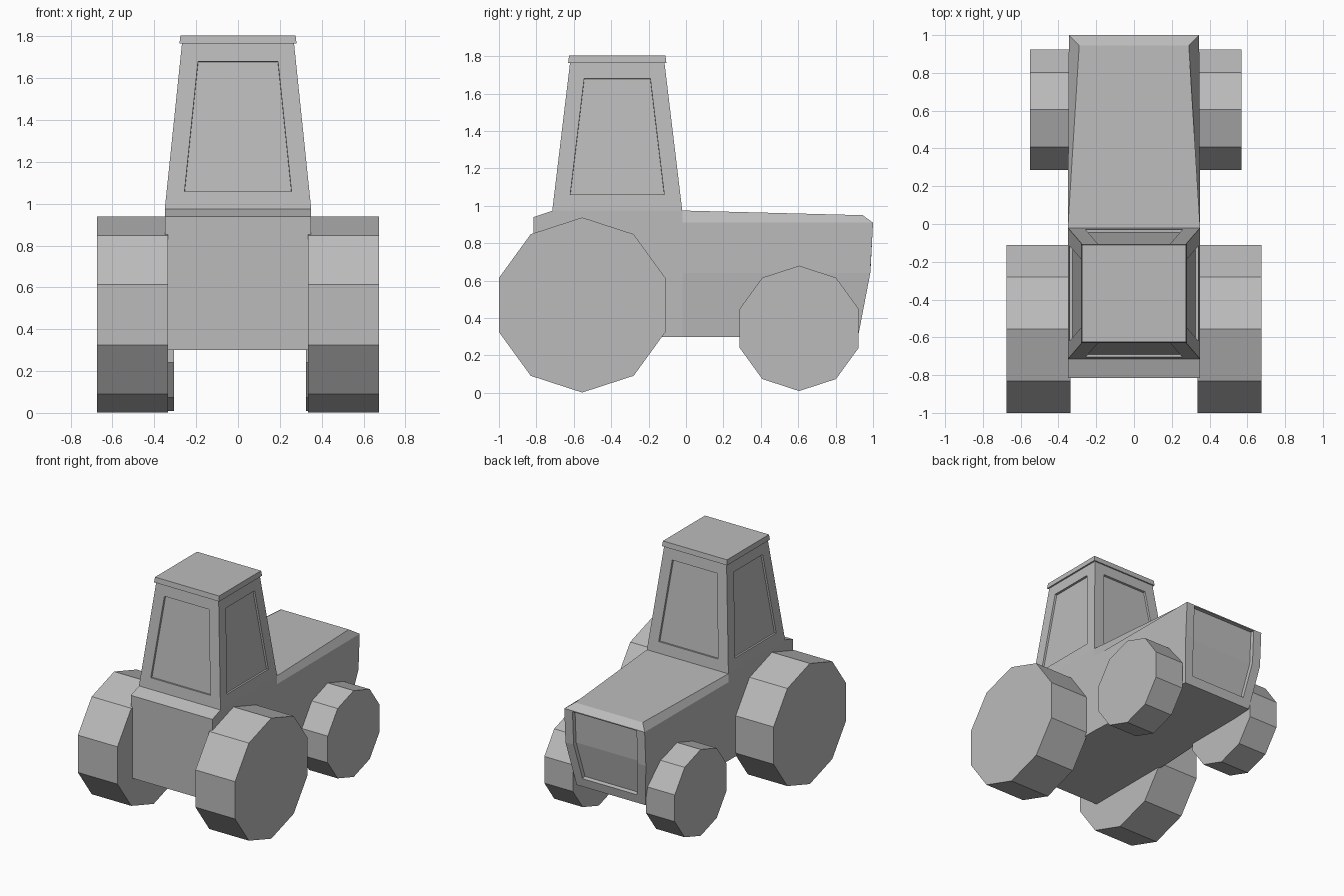
import bpy, bmesh, math
from mathutils import Matrix

if "Cube" in bpy.data.objects:
    bpy.data.objects.remove(bpy.data.objects["Cube"])

# One plain grey for the whole model
grey = bpy.data.materials.new("plain grey")
grey.use_nodes = True
grey.diffuse_color = (0.5, 0.5, 0.5, 1)
grey.node_tree.nodes["Principled BSDF"].inputs["Base Color"].default_value = grey.diffuse_color


def finish(name, bm):
    bmesh.ops.recalc_face_normals(bm, faces=bm.faces)
    mesh = bpy.data.meshes.new(name)
    bm.to_mesh(mesh)
    bm.free()
    mesh.materials.append(grey)
    obj = bpy.data.objects.new(name, mesh)
    bpy.context.collection.objects.link(obj)
    return obj


def loft(sections):
    """Skin closed rings of points and cap both ends."""
    bm = bmesh.new()
    rings = [[bm.verts.new(p) for p in s] for s in sections]
    n = len(rings[0])
    for a, b in zip(rings, rings[1:]):
        for i in range(n):
            j = (i + 1) % n
            bm.faces.new((a[i], a[j], b[j], b[i]))
    return bm, rings


def rectangle(x, y0, y1, z):
    return [(-x, y0, z), (x, y0, z), (x, y1, z), (-x, y1, z)]


def frustum(lower, upper):
    bm, rings = loft([rectangle(*lower), rectangle(*upper)])
    for ring in rings:
        bm.faces.new(ring)
    bmesh.ops.recalc_face_normals(bm, faces=bm.faces)
    return bm


# Body: half sections from tail to nose, listed bottom to top
half_sections = [
    [(0.35, -0.815, z) for z in (0.30, 0.64, 0.91, 0.94)],
    [(0.35, -0.71, z) for z in (0.30, 0.64, 0.91, 0.975)],
    [(0.35, -0.02, z) for z in (0.30, 0.64, 0.91, 0.975)],
    [(0.295, 0.92, 0.30), (0.345, 0.985, 0.64), (0.345, 1.0, 0.91), (0.29, 0.945, 0.95)],
]
bm, rings = loft([h + [(-x, y, z) for x, y, z in reversed(h)] for h in half_sections])
for ring in (rings[0], rings[-1]):
    caps = [bm.faces.new((ring[i], ring[i + 1], ring[6 - i], ring[7 - i])) for i in range(3)]
bmesh.ops.recalc_face_normals(bm, faces=bm.faces)

# Grille: recess the nose panel, reaching up to the bonnet edge
grille = caps[:2]
bmesh.ops.inset_region(bm, faces=grille, thickness=0.07, use_even_offset=True)
for v in {v for f in grille for v in f.verts}:
    if v.co.z > 0.75:
        v.co.y, v.co.z = 0.9995, 0.902
bmesh.ops.inset_region(bm, faces=grille, thickness=0.001, depth=-0.03, use_even_offset=True)
finish("body", bm)

# Cab with a recessed window on each side
bm = frustum((0.35, -0.715, -0.02, 0.975), (0.268, -0.62, -0.115, 1.765))
windows = [f for f in bm.faces if abs(f.normal.z) < 0.5]
bmesh.ops.inset_individual(bm, faces=windows, thickness=0.085, use_even_offset=True)
bmesh.ops.inset_individual(bm, faces=windows, thickness=0.001, depth=-0.015, use_even_offset=True)
finish("cab", bm)

# Roof
finish("roof", frustum((0.28, -0.63, -0.105, 1.765), (0.275, -0.625, -0.11, 1.805)))


# Ten-sided wheels with a corner at the top
def wheel(name, x, y, z, radius, width):
    bm = bmesh.new()
    bmesh.ops.create_cone(bm, cap_ends=True, segments=10, radius1=radius,
                          radius2=radius, depth=width)
    top = max(bm.verts, key=lambda v: v.co.x).co
    bm.transform(Matrix.Rotation(-math.atan2(top.y, top.x), 4, "Z"))
    bm.transform(Matrix.Translation((x, y, z)) @ Matrix.Rotation(math.pi / 2, 4, "Y"))
    finish(name, bm)


for side, s in (("left", 1), ("right", -1)):
    wheel("rear_wheel_" + side, 0.505 * s, -0.555, 0.47, 0.468, 0.34)
    wheel("front_wheel_" + side, 0.4375 * s + 0.01, 0.605, 0.345, 0.335, 0.245)
